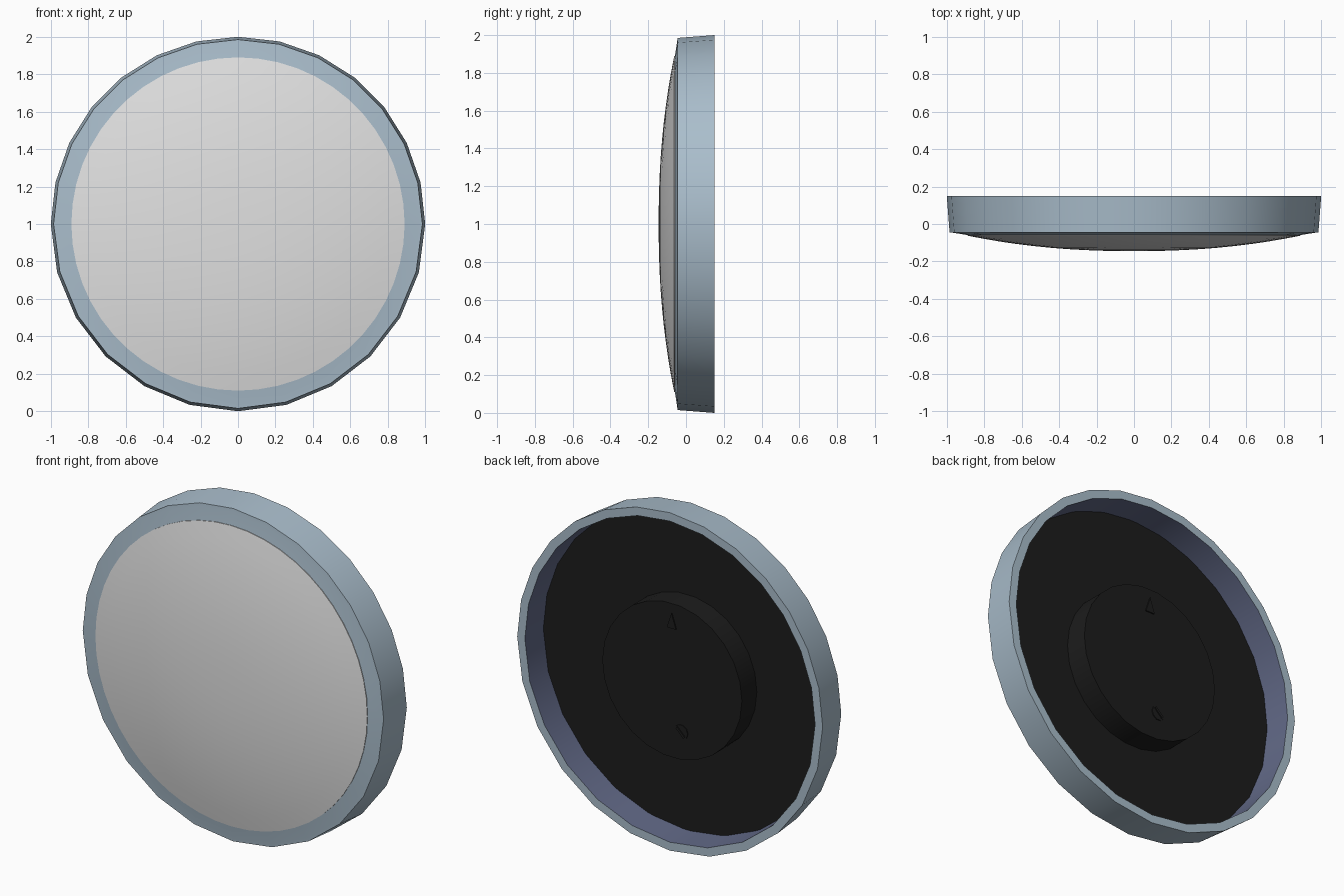
import bpy, bmesh, math

cube = bpy.data.objects.get("Cube")
if cube:
    bpy.data.objects.remove(cube, do_unlink=True)


def material(name, rgb):
    m = bpy.data.materials.new(name)
    m.use_nodes = True
    m.diffuse_color = (*rgb, 1)
    m.node_tree.nodes["Principled BSDF"].inputs["Base Color"].default_value = (*rgb, 1)
    return m


pale_blue = material("pale_blue", (0.40, 0.51, 0.60))
slate_blue = material("slate_blue", (0.12, 0.14, 0.24))
off_white = material("off_white", (0.76, 0.76, 0.76))
black = material("black", (0.012, 0.012, 0.012))


def finish(name, bm, mats, angle=30):
    bmesh.ops.remove_doubles(bm, verts=bm.verts, dist=1e-5)
    bmesh.ops.recalc_face_normals(bm, faces=bm.faces)
    mesh = bpy.data.meshes.new(name)
    bm.to_mesh(mesh)
    bm.free()
    for m in mats:
        mesh.materials.append(m)
    obj = bpy.data.objects.new(name, mesh)
    bpy.context.collection.objects.link(obj)
    bpy.ops.object.select_all(action="DESELECT")
    obj.select_set(True)
    bpy.context.view_layer.objects.active = obj
    bpy.ops.object.shade_smooth_by_angle(angle=math.radians(angle))
    return obj


def lathe(name, profile, angles, mats, closed=False, bands=()):
    """Spin (radius, y) points about the y axis; bands lists profile spans using mats[1]."""
    bm = bmesh.new()
    rings = [[bm.verts.new((r * math.cos(a), y, 1 + r * math.sin(a))) for r, y in profile]
             for a in angles]
    n = len(profile)
    for i, ring in enumerate(rings):
        after = rings[(i + 1) % len(rings)]
        for j in range(n if closed else n - 1):
            k = (j + 1) % n
            f = bm.faces.new((ring[j], ring[k], after[k], after[j]))
            f.material_index = 1 if j in bands else 0
    return finish(name, bm, mats)


def plate(name, points, y0, y1):
    """Extrude an x-z outline from y0 to y1."""
    bm = bmesh.new()
    f = bm.faces.new([bm.verts.new((x, y0, z)) for x, z in points])
    res = bmesh.ops.extrude_face_region(bm, geom=[f])
    for v in res["geom"]:
        if isinstance(v, bmesh.types.BMVert):
            v.co.y = y1
    return finish(name, bm, [black])


def turn(n):
    return [2 * math.pi * i / n for i in range(n)]


# Rim: slightly coarser facets along the lower half
rim_angles = [math.pi * i / 14 for i in range(14)] + [math.pi * (1 + i / 12) for i in range(12)]
lathe("rim", [(1.0, 0.15), (0.985, -0.045), (0.965, -0.047), (0.87, -0.062),
              (0.87, -0.03), (0.94, -0.03), (0.95, 0.15)],
      rim_angles, [pale_blue, slate_blue], closed=True, bands=(5,))

# Domed front panel
radii = [0.89 * i / 10 for i in range(11)]
dome = [(r, -0.145 + 0.1 * (r / 0.97) ** 2.2) for r in radii]
lathe("front_panel", dome + [(0.89, -0.045), (0, -0.045)], turn(52), [off_white])

# Recessed back with raised hub
lathe("back_plate", [(0, -0.03), (0.945, -0.03), (0.945, -0.01), (0.457, -0.01),
                     (0.457, 0.13), (0, 0.13)], turn(26), [black])

# Small raised marks on the hub
plate("hub_pointer", [(-0.03, 1.31), (0.03, 1.31), (0, 1.4)], 0.128, 0.137)
plate("hub_screw", [(-0.06 + 0.045 * math.cos(a), 0.71 + 0.045 * math.sin(a))
                    for a in turn(10)], 0.128, 0.135)
plate("hub_screw_ridge", [(-0.09, 0.69), (-0.08, 0.68), (-0.03, 0.73), (-0.04, 0.74)],
      0.132, 0.141)
